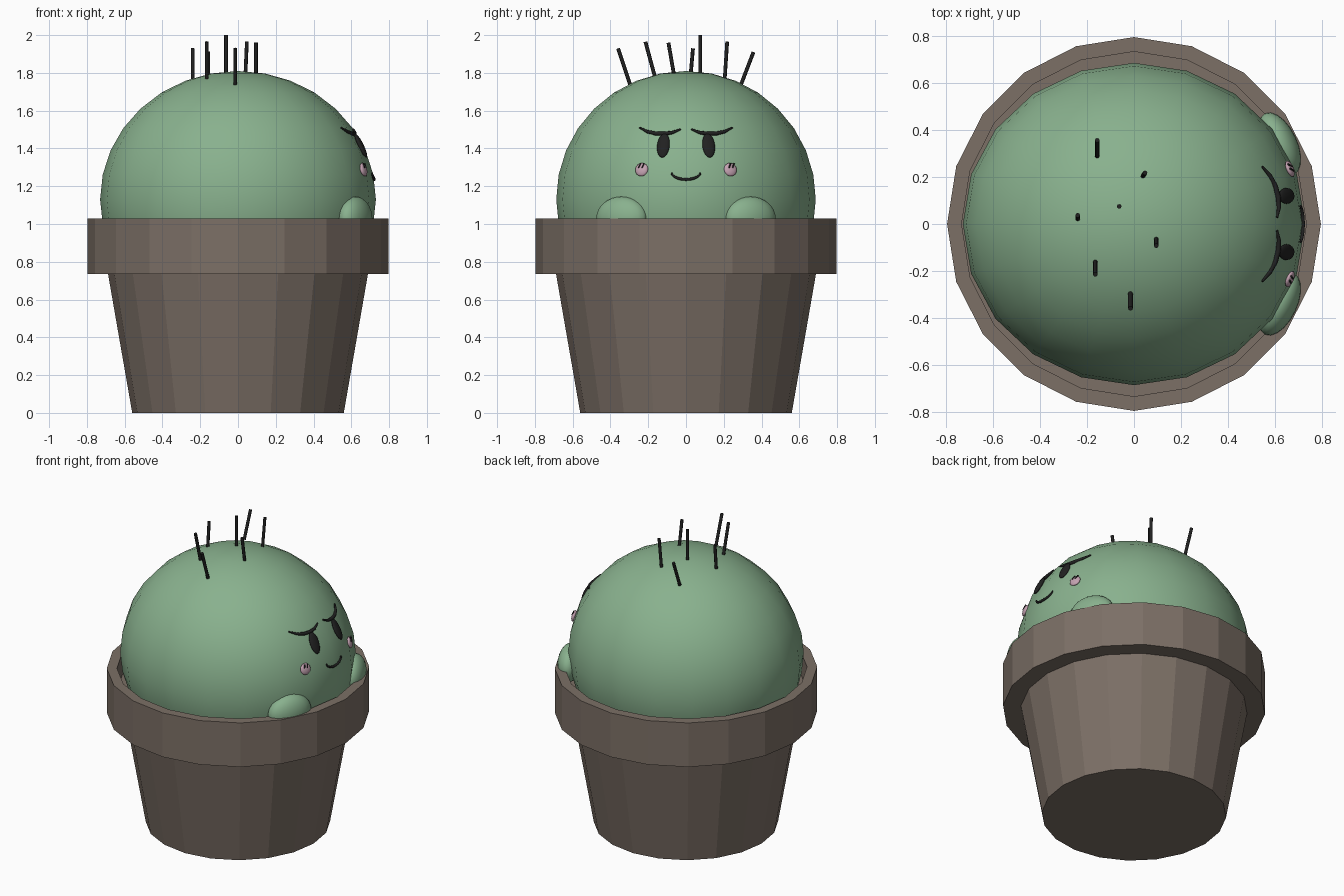
import bpy, bmesh, math
from mathutils import Vector, Matrix

if "Cube" in bpy.data.objects:
    bpy.data.objects.remove(bpy.data.objects["Cube"])

C = Vector((0, 0, 1.13))          # cactus centre
R = Vector((0.73, 0.687, 0.68))   # cactus radii


def material(name, rgb):
    m = bpy.data.materials.new(name)
    m.diffuse_color = (*rgb, 1)
    m.use_nodes = True
    m.node_tree.nodes["Principled BSDF"].inputs["Base Color"].default_value = m.diffuse_color
    return m


BROWN = material("clay", (0.20, 0.16, 0.132))
GREEN = material("green", (0.25, 0.44, 0.27))
BLACK = material("black", (0.015, 0.015, 0.015))
PINK = material("pink", (0.55, 0.36, 0.44))


def finish(bm, name, mat, smooth):
    bmesh.ops.recalc_face_normals(bm, faces=bm.faces)
    me = bpy.data.meshes.new(name)
    for f in bm.faces:
        f.smooth = smooth
    bm.to_mesh(me)
    bm.free()
    me.materials.append(mat)
    ob = bpy.data.objects.new(name, me)
    bpy.context.collection.objects.link(ob)
    return ob


def lathe(name, profile, sides, mat):
    bm = bmesh.new()
    rings = [[bm.verts.new((r * math.cos(2 * math.pi * i / sides),
                            r * math.sin(2 * math.pi * i / sides), z))
              for i in range(sides)] for r, z in profile]
    for a, b in zip(rings, rings[1:]):
        for i in range(sides):
            j = (i + 1) % sides
            bm.faces.new((a[i], a[j], b[j], b[i]))
    bm.faces.new(rings[0])
    bm.faces.new(rings[-1])
    return finish(bm, name, mat, False)


def ellipsoid(name, loc, radii, mat, rot=Matrix(), seg=20, rings=16):
    bm = bmesh.new()
    bmesh.ops.create_uvsphere(bm, u_segments=seg, v_segments=rings, radius=1,
                              matrix=Matrix.Translation(loc) @ rot @ Matrix.Diagonal((*radii, 1)))
    return finish(bm, name, mat, True)


def on_skin(y, z, lift=0.0):
    """Point and normal on the face side (+x) of the cactus."""
    v, w = y / R.y, (z - C.z) / R.z
    p = Vector((R.x * math.sqrt(1 - v * v - w * w), y, z))
    n = Vector((p.x / R.x**2, y / R.y**2, (z - C.z) / R.z**2)).normalized()
    return p + n * lift, n


def skin_patch(name, y, z, ry, rz, thick, mat):
    p, n = on_skin(y, z)
    side = Vector((0, 0, 1)).cross(n).normalized()
    rot = Matrix((n, side, n.cross(side))).transposed().to_4x4()
    ellipsoid(name, p, (thick, ry, rz), mat, rot, 16, 12)


def stroke(name, points, width, radii=None, smooth=True):
    cu = bpy.data.curves.new(name, 'CURVE')
    cu.dimensions = '3D'
    cu.bevel_depth = width
    cu.bevel_resolution = 2
    cu.use_fill_caps = True
    sp = cu.splines.new('POLY')
    sp.points.add(len(points) - 1)
    for i, p in enumerate(points):
        sp.points[i].co = (*p, 1)
        sp.points[i].radius = radii[i] if radii else 1
    sp.use_smooth = smooth
    cu.materials.append(BLACK)
    ob = bpy.data.objects.new(name, cu)
    bpy.context.collection.objects.link(ob)


# Pot with stepped rim and recessed inner floor
lathe("pot", [(0.56, 0), (0.688, 0.735), (0.797, 0.735), (0.797, 1.03),
              (0.735, 1.03), (0.735, 0.88)], 20, BROWN)

# Cactus body
ellipsoid("cactus_body", C, R, GREEN)

# Mirrored hands, eyes, cheeks, brows
for s, side in ((-1, "left"), (1, "right")):
    ellipsoid(f"hand_{side}", Vector((0.62, s * 0.34, 1.03)), (0.075, 0.145, 0.115),
              GREEN, Matrix.Rotation(s * math.radians(25), 4, 'Z'))
    skin_patch(f"eye_{side}", s * 0.12, 1.415, 0.034, 0.07, 0.014, BLACK)
    skin_patch(f"cheek_{side}", s * 0.235, 1.288, 0.036, 0.036, 0.014, PINK)
    brow = [(0.028, 1.502), (0.07, 1.485), (0.115, 1.478), (0.16, 1.479),
            (0.205, 1.489), (0.245, 1.51)]
    stroke(f"brow_{side}", [on_skin(s * y, z)[0] for y, z in brow], 0.011,
           [0.4, 0.8, 1, 1, 0.8, 0.4])
    # Two small blush marks on each cheek
    for k in (-0.008, 0.01):
        stroke(f"blush_mark_{side}", [on_skin(s * 0.235 + k - 0.004, 1.294, 0.013)[0],
                                      on_skin(s * 0.235 + k + 0.006, 1.318, 0.010)[0]], 0.004)

# Smile
smile = [(0.077 * math.sin(a), 1.272 - 0.036 * math.cos(a))
         for a in (math.radians(d) for d in range(-90, 91, 18))]
stroke("smile", [on_skin(y, z)[0] for y, z in smile], 0.008,
       [0.5 + 0.5 * math.sin(math.pi * i / 10) for i in range(11)])

# Spines: base x, y, z then tip x, y, z
spines = [
    (-0.015, -0.295, 1.735, -0.015, -0.36, 1.93),
    (-0.165, -0.162, 1.77, -0.165, -0.215, 1.965),
    (0.095, -0.062, 1.78, 0.095, -0.093, 1.96),
    (-0.24, 0.022, 1.76, -0.24, 0.037, 1.93),
    (-0.063, 0.075, 1.78, -0.063, 0.075, 2.0),
    (0.037, 0.203, 1.74, 0.047, 0.218, 1.965),
    (-0.157, 0.29, 1.735, -0.157, 0.357, 1.91),
]
for p in spines:
    stroke("spine", [Vector(p[:3]), Vector(p[3:])], 0.01)
